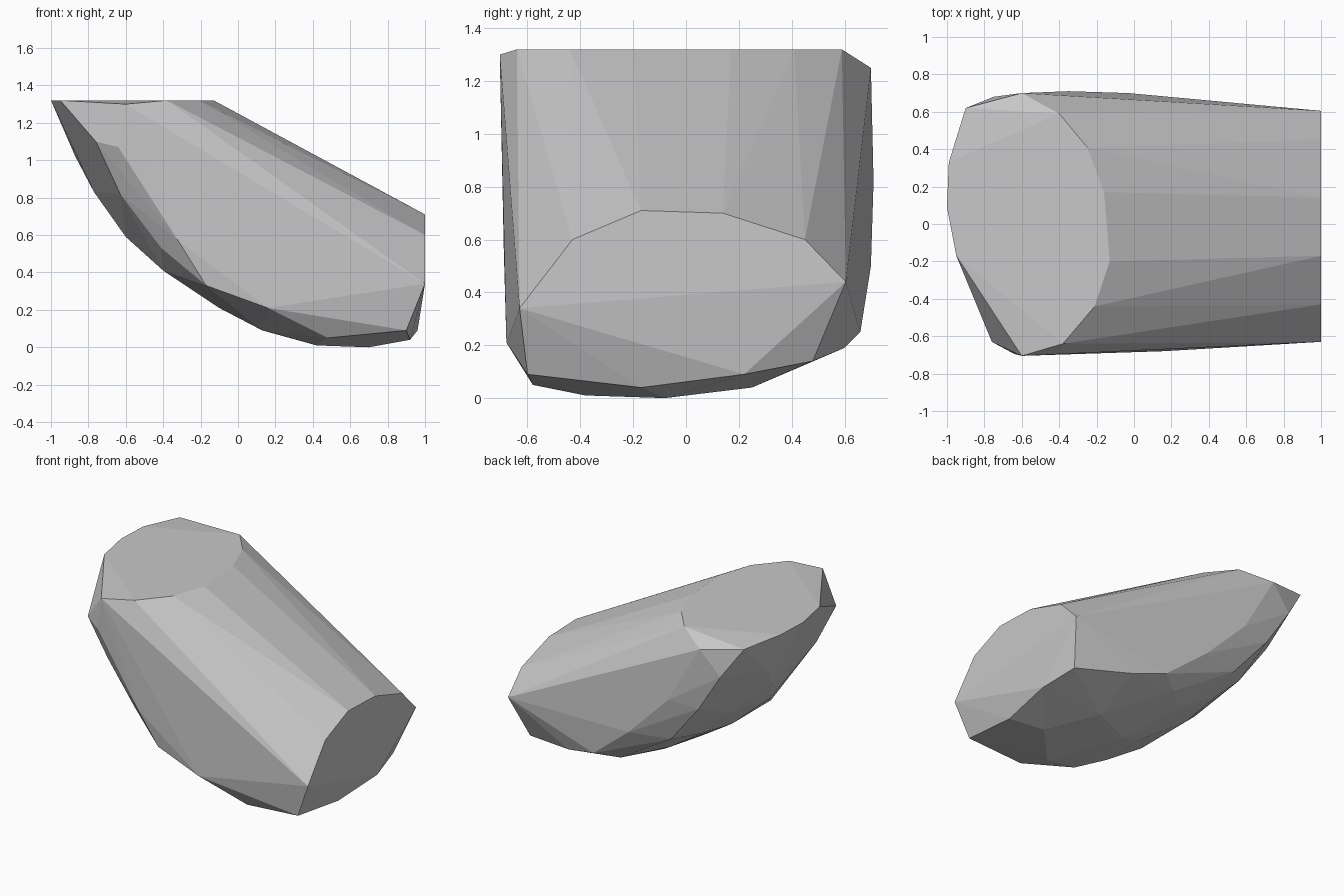
import bpy, bmesh

cube = bpy.data.objects.get("Cube")
if cube:
    bpy.data.objects.remove(cube, do_unlink=True)

# Plain stone colour
grey = bpy.data.materials.new("stone_grey")
grey.use_nodes = True
colour = (0.58, 0.58, 0.58, 1)
grey.diffuse_color = colour
grey.node_tree.nodes["Principled BSDF"].inputs["Base Color"].default_value = colour

TOP = 1.32

# Flat top outline
top = [(x, y, TOP) for x, y in (
    (-.4, .59), (-.25, .41), (-.16, .17), (-.13, -.2), (-.21, -.44),
    (-.38, -.64), (-.95, -.17), (-1, .09), (-.99, .33))]
top += [(-.9, .62, 1.3), (-.6, .7, 1.25), (-.6, -.705, 1.3)]

# Cut end and its lower rim
end = [(1, y, z) for y, z in (
    (-.63, .34), (-.43, .6), (-.17, .71), (.14, .7), (.45, .6), (.605, .44))]
end += [(.9, -.6, .09), (.92, -.17, .04), (.96, .22, .09), (.91, .48, .14)]

# Front flank
front = [(.48, -.58, .05), (.16, -.68, .21), (-.17, -.67, .33),
         (-.32, -.69, .57), (-.41, -.6, .53), (-.63, -.59, .82),
         (-.64, -.695, 1.07), (-.76, -.63, 1.1)]

# Back flank
back = [(.52, .6, .19), (.28, .66, .25), (.13, .56, .22), (-.03, .7, .5),
        (-.35, .71, .82), (-.32, .63, .5), (-.57, .67, .8), (-.75, .68, 1.08)]

# Curved belly
belly = [(.42, -.38, .01), (.7, -.08, 0), (.5, .25, .04), (.13, -.45, .09),
         (.13, .05, .09), (-.1, -.4, .21), (-.1, -.05, .21), (-.1, .33, .27),
         (-.4, -.4, .41), (-.4, .05, .41), (-.4, .38, .47), (-.6, -.1, .59),
         (-.6, .35, .66), (-.77, .11, .83), (-.87, .31, 1.02)]

# Faceted boulder wrapped around the points
bm = bmesh.new()
for p in top + end + front + back + belly:
    bm.verts.new(p)
bmesh.ops.convex_hull(bm, input=bm.verts[:])
bmesh.ops.delete(bm, geom=[v for v in bm.verts if not v.link_faces], context='VERTS')
bmesh.ops.dissolve_limit(bm, angle_limit=0.02, verts=bm.verts[:], edges=bm.edges[:])
bmesh.ops.recalc_face_normals(bm, faces=bm.faces[:])
mesh = bpy.data.meshes.new("boulder")
bm.to_mesh(mesh)
bm.free()
mesh.materials.append(grey)
bpy.context.collection.objects.link(bpy.data.objects.new("boulder", mesh))
